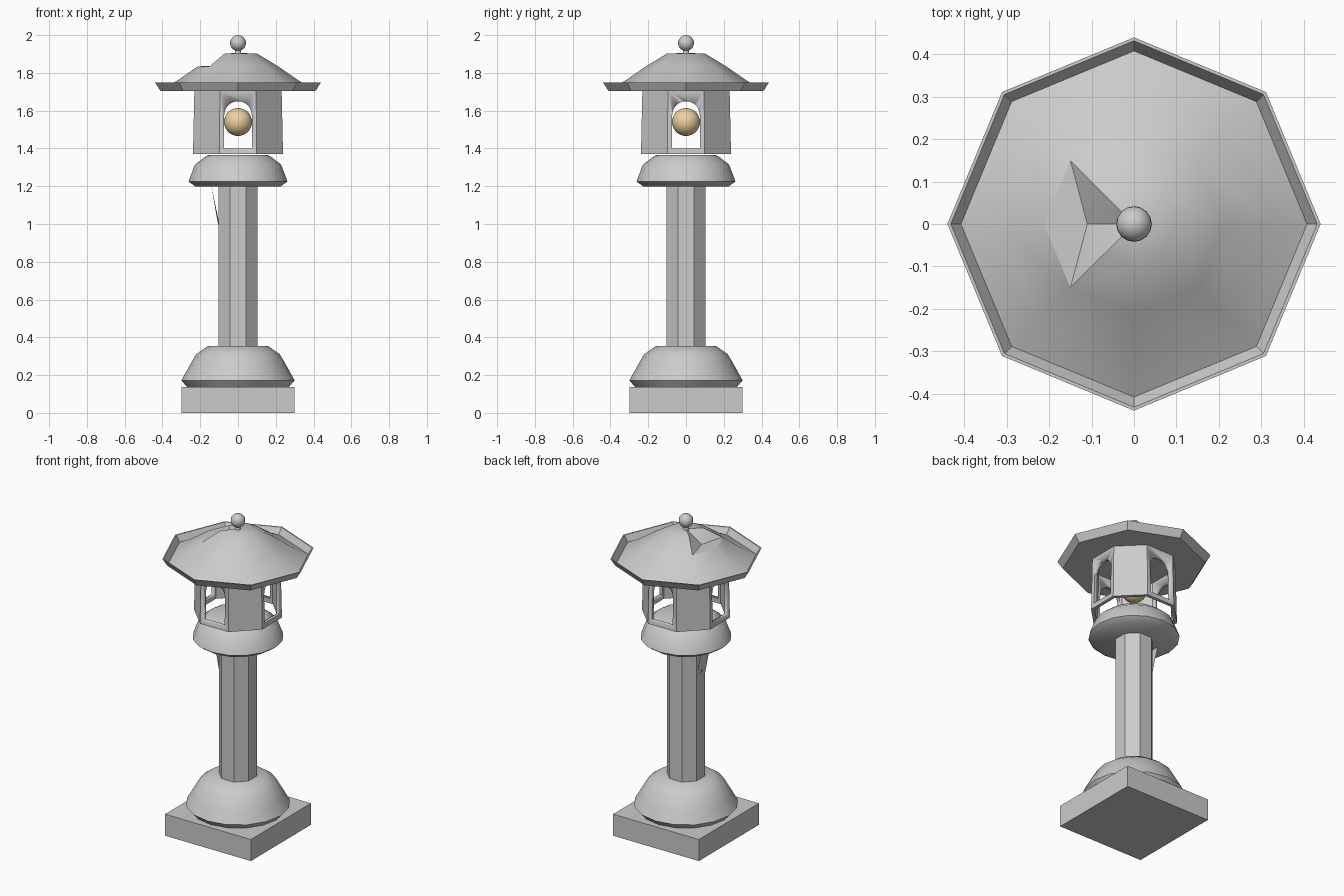
import bpy, bmesh, math

if "Cube" in bpy.data.objects:
    bpy.data.objects.remove(bpy.data.objects["Cube"])


def finish(name, bm, angle=30):
    bmesh.ops.recalc_face_normals(bm, faces=bm.faces)
    me = bpy.data.meshes.new(name)
    bm.to_mesh(me)
    bm.free()
    ob = bpy.data.objects.new(name, me)
    bpy.context.collection.objects.link(ob)
    bpy.ops.object.select_all(action='DESELECT')
    ob.select_set(True)
    bpy.context.view_layer.objects.active = ob
    bpy.ops.object.shade_smooth_by_angle(angle=math.radians(angle))
    return ob


def lathe(profile, sides, turn=0.0, closed=False):
    """Revolve (radius, z) pairs; cap the ends, or join them into a ring."""
    bm = bmesh.new()
    rings = []
    for r, z in profile:
        rings.append([bm.verts.new((r * math.cos(turn + math.tau * i / sides),
                                    r * math.sin(turn + math.tau * i / sides), z))
                      for i in range(sides)])
    pairs = list(zip(rings, rings[1:]))
    if closed:
        pairs.append((rings[-1], rings[0]))
    for a, b in pairs:
        for i in range(sides):
            j = (i + 1) % sides
            bm.faces.new((a[i], a[j], b[j], b[i]))
    if not closed:
        bm.faces.new(rings[0])
        bm.faces.new(rings[-1])
    return bm, rings


def sphere(name, r, z, u, v):
    bm = bmesh.new()
    bmesh.ops.create_uvsphere(bm, u_segments=u, v_segments=v, radius=r)
    bmesh.ops.translate(bm, verts=bm.verts, vec=(0, 0, z))
    return finish(name, bm, 50)


HALF = math.pi / 8

# square plinth
bm = bmesh.new()
bmesh.ops.create_cube(bm, size=1)
for v in bm.verts:
    v.co = (v.co.x * 0.6, v.co.y * 0.6, (v.co.z + 0.5) * 0.136)
finish("plinth", bm)

# domed foot
bm, _ = lathe([(0.27, 0.138), (0.3, 0.172), (0.265, 0.235), (0.222, 0.31), (0.158, 0.355)], 16)
finish("domed_foot", bm, 40)

# octagonal column
bm, _ = lathe([(0.112, 0.35), (0.112, 1.2)], 8, HALF)
finish("column", bm)

# chipped flake near the top of the column
bm = bmesh.new()
pts = [(-0.14, -0.045, 1.2), (-0.085, -0.04, 0.9), (-0.115, 0, 1.05),
       (-0.085, 0.04, 0.93), (-0.14, 0.045, 1.2)]
a, b, c, d, e = [bm.verts.new(p) for p in pts]
for tri in ((a, b, c), (a, c, e), (c, d, e)):
    bm.faces.new(tri)
finish("column_flake", bm)

# platform under the light chamber
bm, _ = lathe([(0.225, 1.198), (0.262, 1.225), (0.228, 1.315), (0.172, 1.358), (0.155, 1.366)], 16)
finish("platform", bm, 40)

# octagonal light chamber, open at the bottom
bm, _ = lathe([(0.258, 1.37), (0.25, 1.708), (0.228, 1.708), (0.236, 1.37)], 8, HALF, closed=True)
chamber = finish("light_chamber", bm)

# arched window cut through each of the two axes
for k in range(2):
    outline = [(-0.073, 1.4), (0.073, 1.4)]
    outline += [(0.073 * math.cos(math.pi * i / 10), 1.577 + 0.073 * math.sin(math.pi * i / 10))
                for i in range(11)]
    bm = bmesh.new()
    face = bm.faces.new([bm.verts.new((x, -0.5, z)) for x, z in outline])
    ext = bmesh.ops.extrude_face_region(bm, geom=[face])
    bmesh.ops.translate(bm, vec=(0, 1, 0),
                        verts=[g for g in ext["geom"] if isinstance(g, bmesh.types.BMVert)])
    if k:
        for v in bm.verts:
            v.co.x, v.co.y = -v.co.y, v.co.x
    cutter = finish("window_cutter", bm)
    cutter.hide_render = True
    mod = chamber.modifiers.new("window", 'BOOLEAN')
    mod.operation, mod.object, mod.solver = 'DIFFERENCE', cutter, 'EXACT'
    bpy.context.view_layer.objects.active = chamber
    bpy.ops.object.modifier_apply(modifier=mod.name)
    bpy.data.objects.remove(cutter)

# glowing globe
globe = sphere("light_globe", 0.074, 1.54, 24, 16)
mat = bpy.data.materials.new("warm_light")
mat.diffuse_color = (0.85, 0.63, 0.35, 1)
mat.use_nodes = True
mat.node_tree.nodes["Principled BSDF"].inputs["Base Color"].default_value = mat.diffuse_color
globe.data.materials.append(mat)

# octagonal roof with upturned rim and a broken patch on the left
bm, rings = lathe([(0.40, 1.704), (0.41, 1.704), (0.44, 1.75), (0.432, 1.75), (0.408, 1.712),
                   (0.325, 1.757), (0.212, 1.835), (0.1, 1.903)], 8)
rings[-1][4].co = (-0.11, 0, 1.836)
bmesh.ops.triangulate(bm, faces=[f for f in bm.faces if rings[-1][4] in f.verts and len(f.verts) == 4])
bmesh.ops.poke(bm, faces=[f for f in bm.faces if len(f.verts) == 8 and f.calc_center_median().z > 1.8])
for v in bm.verts:
    if v.co.xy.length < 0.05:
        v.co = (0, 0, 1.905)
finish("roof", bm, 35)

# finial
bm, _ = lathe([(0.018, 1.895), (0.014, 1.925)], 12)
finish("finial_neck", bm)
sphere("finial_ball", 0.042, 1.958, 16, 12)
